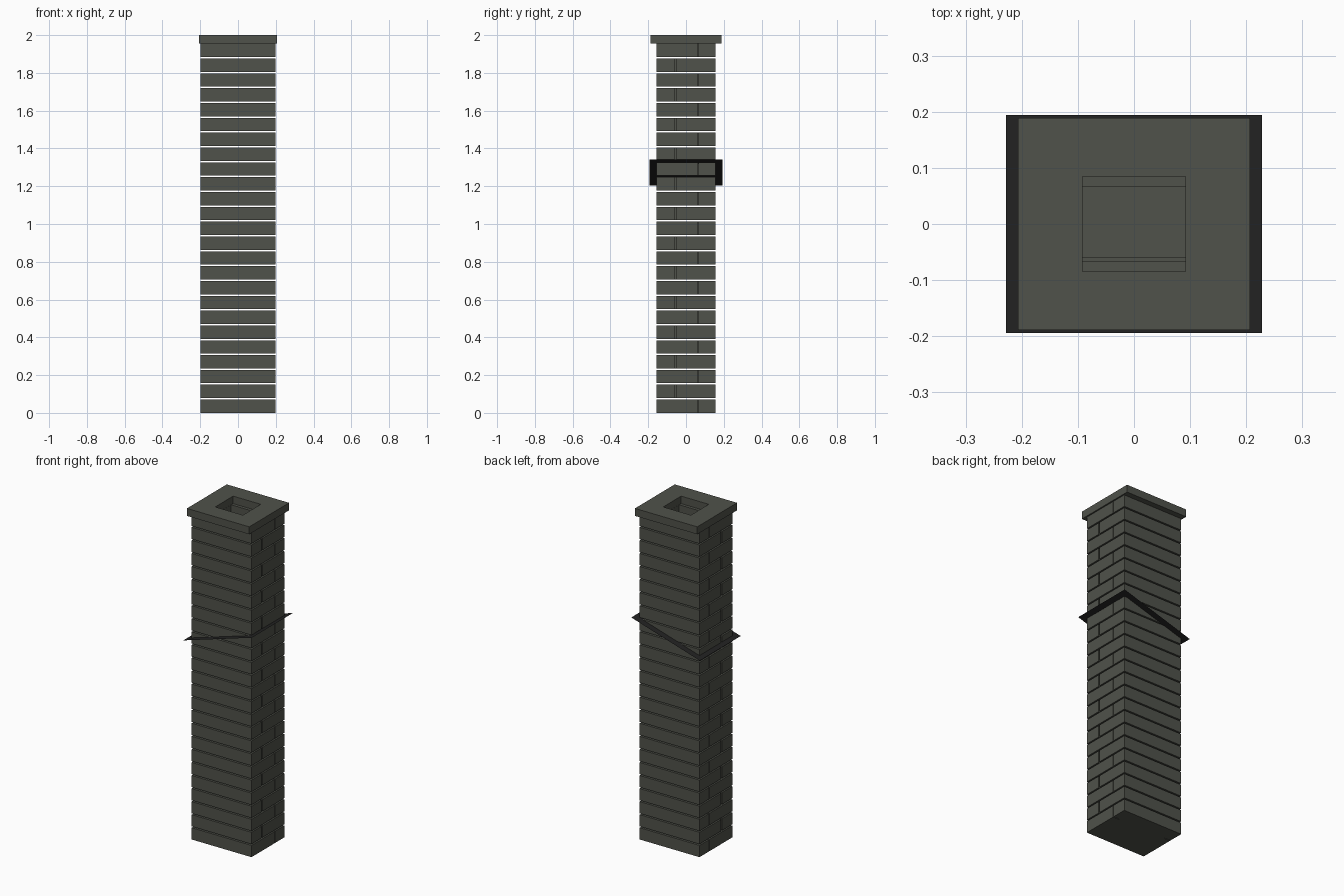
import bpy, bmesh

if "Cube" in bpy.data.objects:
    bpy.data.objects.remove(bpy.data.objects["Cube"])

W, D = 0.199, 0.156          # half width and half depth of the stack
FX, FY = 0.092, 0.067        # half size of the flue
PITCH, GAP, COURSES = 0.0785, 0.008, 25
HOLLOW_FROM = 21             # the flue opens only through the top courses


def material(name, col):
    m = bpy.data.materials.new(name)
    m.diffuse_color = (*col, 1)
    m.use_nodes = True
    m.node_tree.nodes["Principled BSDF"].inputs["Base Color"].default_value = m.diffuse_color
    return m


brick_mat = material("dark_grey_brick", (0.080, 0.084, 0.069))
lead_mat = material("black_flashing", (0.016, 0.016, 0.016))


def prism(bm, pts, z0, z1):
    """Extrude a plan outline from z0 to z1."""
    base = bm.faces.new([bm.verts.new((x, y, z0)) for x, y in pts])
    ext = bmesh.ops.extrude_face_region(bm, geom=[base], use_keep_orig=True)
    for v in ext["geom"]:
        if isinstance(v, bmesh.types.BMVert):
            v.co.z = z1


def finish(bm, name, mat):
    bmesh.ops.recalc_face_normals(bm, faces=bm.faces)
    me = bpy.data.meshes.new(name)
    bm.to_mesh(me)
    bm.free()
    me.materials.append(mat)
    ob = bpy.data.objects.new(name, me)
    bpy.context.collection.objects.link(ob)
    return ob


def mirrored(right):
    return right + [(-x, y) for x, y in reversed(right)]


# Brick courses: a large and a small brick, swapped front to back each row
bm = bmesh.new()
for i in range(COURSES):
    z0 = i * PITCH
    z1 = z0 + PITCH - GAP
    s = 1 if i % 2 == 0 else -1
    bar, end = (0.067, 0.063) if s > 0 else (0.060, 0.050)
    notch = W - 0.04
    # large brick, stepped back at the joint so the joint is a groove
    half = [(W, -D), (W, end), (notch, end), (notch, bar)]
    if i >= HOLLOW_FROM:
        half += [(FX, bar), (FX, -FY)]
    big = mirrored(half)
    prism(bm, [(x, s * y) for x, y in big], z0, z1)
    # small brick
    prism(bm, [(x, s * y) for x, y in mirrored([(W, bar), (W, D)])], z0, z1)
finish(bm, "brick_courses", brick_mat)

# Cap slab with a rectangular flue opening
bm = bmesh.new()
rings = []
for hx, hy, z in ((0.207, 0.189, 1.955), (0.207, 0.189, 2.0),
                  (FX, 0.085, 2.0), (FX, 0.085, 1.955)):
    rings.append([bm.verts.new((a * hx, b * hy, z))
                  for a, b in ((-1, -1), (1, -1), (1, 1), (-1, 1))])
for k in range(4):
    a, b = rings[k], rings[(k + 1) % 4]
    for j in range(4):
        n = (j + 1) % 4
        bm.faces.new((a[j], a[n], b[n], b[j]))
finish(bm, "cap_slab", brick_mat)

# Thin sloping flashing sheet, rising towards +x
bm = bmesh.new()
bm.faces.new([bm.verts.new((a * 0.228, b * 0.194, 1.272 + a * 0.069))
              for a, b in ((-1, -1), (1, -1), (1, 1), (-1, 1))])
flashing = finish(bm, "roof_flashing", lead_mat)
if flashing.data.polygons[0].normal.z < 0:
    flashing.data.flip_normals()
